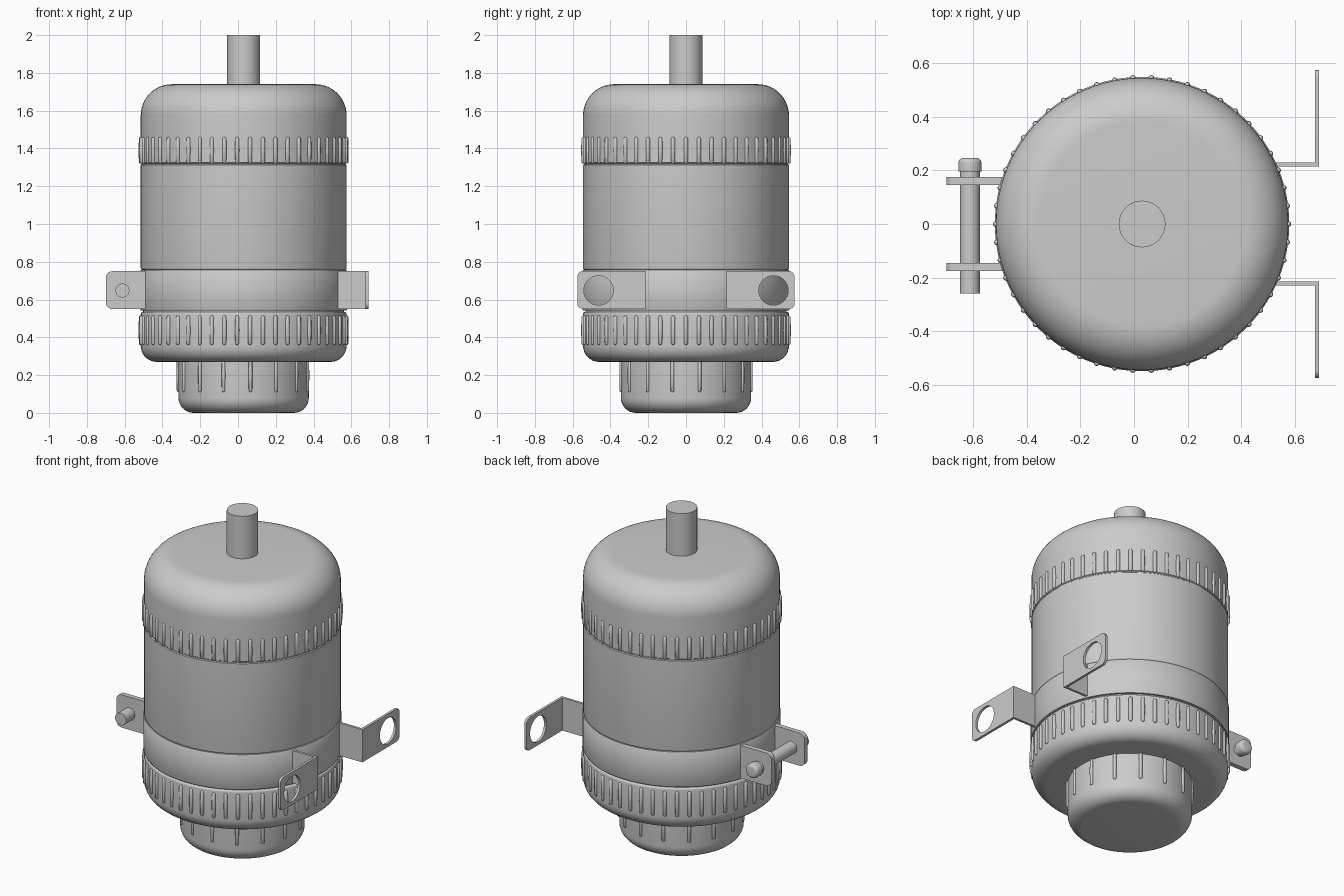
import bpy, bmesh
from math import pi, cos, sin
from mathutils import Matrix, Vector

if "Cube" in bpy.data.objects:
    bpy.data.objects.remove(bpy.data.objects["Cube"])

CX = 0.03            # body axis
BAND_Z = (0.55, 0.75)


def finish(name, bm):
    bmesh.ops.recalc_face_normals(bm, faces=bm.faces)
    me = bpy.data.meshes.new(name)
    bm.to_mesh(me)
    bm.free()
    ob = bpy.data.objects.new(name, me)
    bpy.context.collection.objects.link(ob)
    smooth(ob)
    return ob


def smooth(ob):
    bpy.ops.object.select_all(action='DESELECT')
    ob.select_set(True)
    bpy.context.view_layer.objects.active = ob
    bpy.ops.object.shade_smooth_by_angle(angle=0.6)


def arc(cx, cy, r, a0, a1, n=8):
    return [(cx + r * cos(a0 + (a1 - a0) * i / n), cy + r * sin(a0 + (a1 - a0) * i / n))
            for i in range(n + 1)]


def lathe(name, profile, matrix=Matrix.Translation((CX, 0, 0)), seg=96):
    """Revolve (radius, height) points; both ends get capped."""
    bm = bmesh.new()
    rings = [[bm.verts.new((r * cos(2 * pi * k / seg), r * sin(2 * pi * k / seg), z))
              for k in range(seg)] for r, z in profile]
    for a, b in zip(rings, rings[1:]):
        for k in range(seg):
            bm.faces.new((a[k], a[(k + 1) % seg], b[(k + 1) % seg], b[k]))
    bm.faces.new(rings[0])
    bm.faces.new(rings[-1])
    bm.transform(matrix)
    return finish(name, bm)


def ribs(name, count, radius, z0, z1, r):
    """Ring of upright round-ended grip ribs."""
    bm = bmesh.new()
    for i in range(count):
        a = pi + 2 * pi * i / count
        new = bmesh.ops.create_uvsphere(bm, u_segments=12, v_segments=8, radius=r)['verts']
        half = (z1 - z0) / 2 - r
        base = Vector((CX + radius * cos(a), radius * sin(a), (z0 + z1) / 2))
        for v in new:
            if abs(v.co.z) > 1e-5:
                v.co.z += half if v.co.z > 0 else -half
            v.co += base
    return finish(name, bm)


def plate(name, u0, u1, sign, loc, rot, thick, r, hole=None):
    """Upright plate, rounded at the u1 end, with an optional hole (u, v, radius)."""
    z0, z1 = BAND_Z
    pts = [(u0, z0)] + arc(u1 - r, z0 + r, r, -pi / 2, 0) + arc(u1 - r, z1 - r, r, 0, pi / 2) + [(u0, z1)]
    loops = [pts]
    if hole:
        loops.append(arc(*hole, 0, 2 * pi, 40)[:-1])
    cu = bpy.data.curves.new(name, 'CURVE')
    cu.dimensions, cu.fill_mode, cu.extrude = '2D', 'BOTH', thick / 2
    for loop in loops:
        sp = cu.splines.new('POLY')
        sp.points.add(len(loop) - 1)
        for p, (u, v) in zip(sp.points, loop):
            p.co = (u * sign, v, 0, 1)
        sp.use_cyclic_u = True
    ob = bpy.data.objects.new(name, cu)
    ob.location, ob.rotation_euler = loc, rot
    bpy.context.collection.objects.link(ob)
    bpy.ops.object.select_all(action='DESELECT')
    ob.select_set(True)
    bpy.context.view_layer.objects.active = ob
    bpy.ops.object.convert(target='MESH')
    smooth(bpy.context.object)


def box(name, lo, hi):
    bm = bmesh.new()
    bmesh.ops.create_cube(bm, size=1)
    for v in bm.verts:
        v.co = [lo[i] + (v.co[i] + 0.5) * (hi[i] - lo[i]) for i in range(3)]
    return finish(name, bm)


R = 0.545
# Main housing: lower bowl, band seat, barrel and domed lid
lathe("housing",
      arc(R - 0.085, 0.355, 0.085, -pi / 2, 0)
      + arc(R - 0.012, 0.523, 0.012, 0, pi / 2, 4)
      + [(0.532, 0.535), (0.532, 0.757)]
      + arc(R - 0.01, 0.767, 0.01, -pi / 2, 0, 4)
      + [(R, 1.312), (R - 0.005, 1.316), (R - 0.005, 1.321), (R, 1.325)]
      + arc(R - 0.165, 1.575, 0.165, 0, pi / 2, 14))

# Bottom cap and top stem
lathe("bottom_cap", arc(0.345 - 0.08, 0.08, 0.08, -pi / 2, 0) + [(0.345, 0.28)])
lathe("top_stem", [(0.087, 1.70), (0.087, 2.0)], seg=48)

# Grip ribs
ribs("lid_ribs", 50, R, 1.32, 1.46, 0.011)
ribs("bowl_ribs", 50, R, 0.36, 0.515, 0.011)
ribs("cap_ribs", 15, 0.345, 0.11, 0.29, 0.01)

# Clamp band
lathe("clamp_band", [(0.52, 0.542), (0.545, 0.542), (0.549, 0.55),
                     (0.549, 0.75), (0.545, 0.756), (0.52, 0.756)])

# Mirrored clamp lugs and mounting brackets
for side, s in (("back", 1), ("front", -1)):
    plate("clamp_lug_" + side, 0.46, 0.70, -1, (0, 0.16 * s, 0), (pi / 2, 0, 0), 0.03, 0.035)
    y = sorted((0.215 * s, 0.23 * s))
    box("bracket_leg_" + side, (0.50, y[0], BAND_Z[0]), (0.69, y[1], BAND_Z[1]))
    plate("bracket_flange_" + side, 0.215, 0.575, s, (0.6825, 0, 0), (pi / 2, 0, pi / 2),
          0.015, 0.03, (0.463, 0.648, 0.078))

# Clamp bolt with rounded head, laid along y
along_y = Matrix.Translation((-0.612, 0, 0.648)) @ Matrix.Rotation(-pi / 2, 4, 'X')
lathe("clamp_bolt", [(0.037, -0.26), (0.037, 0.195), (0.043, 0.195)]
      + arc(0.043 - 0.018, 0.228, 0.018, 0, pi / 2, 5), along_y, 32)
